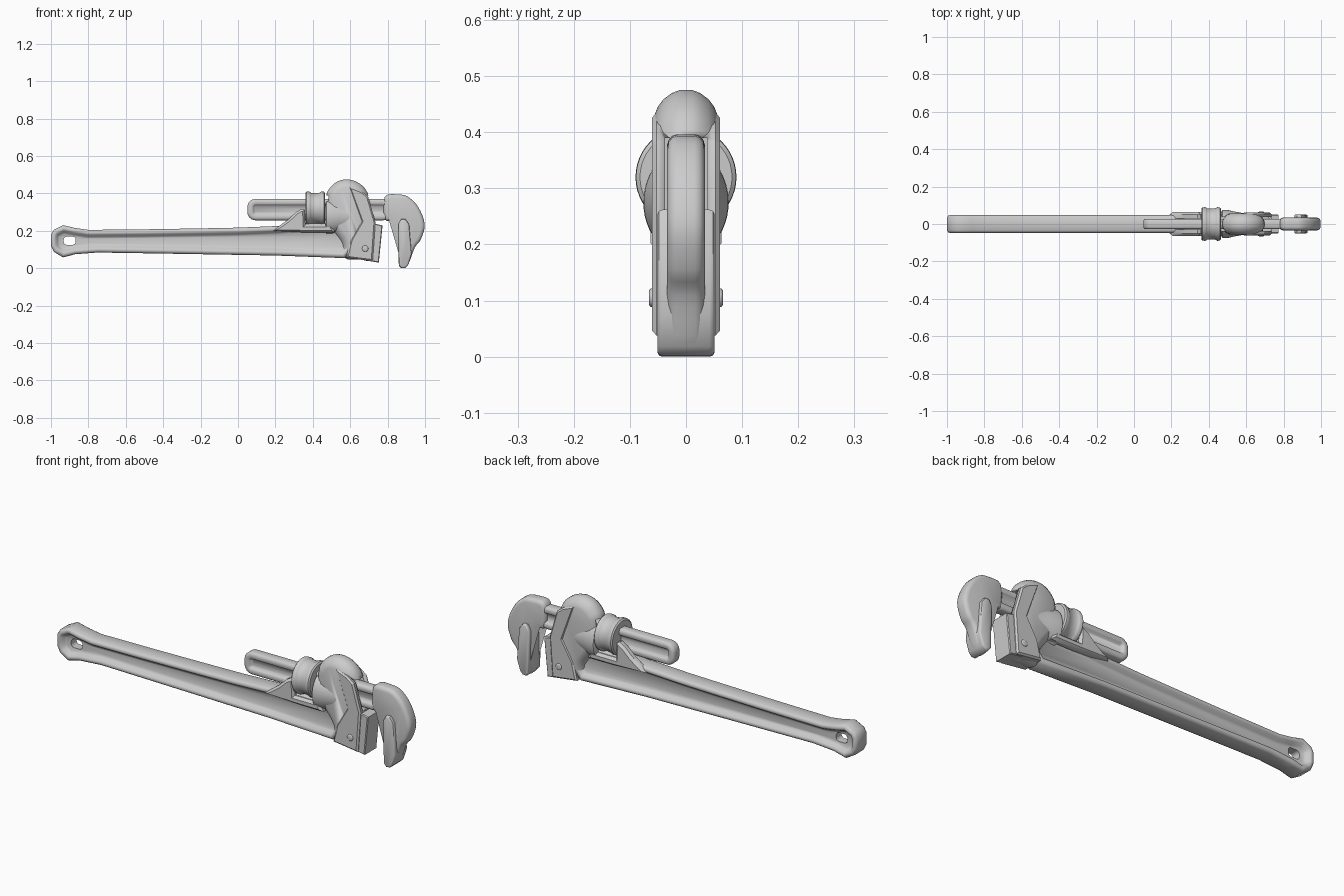
import bpy, bmesh, math
from mathutils import Vector, Matrix

if "Cube" in bpy.data.objects:
    bpy.data.objects.remove(bpy.data.objects["Cube"])


def finish(name, bm, angle=40):
    bmesh.ops.recalc_face_normals(bm, faces=bm.faces[:])
    me = bpy.data.meshes.new(name)
    bm.to_mesh(me)
    bm.free()
    ob = bpy.data.objects.new(name, me)
    bpy.context.collection.objects.link(ob)
    bpy.ops.object.select_all(action='DESELECT')
    ob.select_set(True)
    bpy.context.view_layer.objects.active = ob
    bpy.ops.object.shade_smooth_by_angle(angle=math.radians(angle))
    return ob


def curve(pts, n=4):
    """Closed Catmull-Rom curve through the points."""
    out, m = [], len(pts)
    for i in range(m):
        a, b, c, d = (Vector(pts[(i + k) % m]) for k in (-1, 0, 1, 2))
        for s in range(n):
            t = s / n
            out.append(0.5 * (2 * b + (c - a) * t + (2 * a - 5 * b + 4 * c - d) * t * t
                              + (3 * b - a - 3 * c + d) * t ** 3))
    return out


def inset(pts, d):
    """Move a counter-clockwise outline inward by d."""
    out, m = [], len(pts)
    for i in range(m):
        e1 = (pts[i] - pts[i - 1]).normalized()
        e2 = (pts[(i + 1) % m] - pts[i]).normalized()
        n1, n2 = Vector((-e1.y, e1.x)), Vector((-e2.y, e2.x))
        out.append(pts[i] + (n1 + n2) * d / max(1 + n1.dot(n2), 0.5))
    return out


def slab(name, pts, layers, sides=0, angle=40):
    """Loft an x/z outline along y through (y, inset) layers; sides=0 is symmetric."""
    pts = [Vector(p) for p in pts]
    if sum(p.x * q.y - q.x * p.y for p, q in zip(pts, pts[1:] + pts[:1])) < 0:
        pts.reverse()
    if sides:
        layers = [(y * sides, d) for y, d in layers]
    else:
        layers = [(-y, d) for y, d in reversed(layers)] + list(layers)
    bm = bmesh.new()
    rings = [[bm.verts.new((p.x, y, p.y)) for p in inset(pts, d)] for y, d in layers]
    for a, b in zip(rings, rings[1:]):
        for i in range(len(a)):
            j = (i + 1) % len(a)
            bm.faces.new((a[i], a[j], b[j], b[i]))
    bm.faces.new(rings[0])
    bm.faces.new(rings[-1])
    return finish(name, bm, angle)


def lathe_x(name, profile, z, sz=1.0, seg=48):
    """Revolve (x, radius) pairs about an x axis at height z."""
    bm = bmesh.new()
    rings = [[bm.verts.new((x, r * math.cos(2 * math.pi * k / seg),
                            z + sz * r * math.sin(2 * math.pi * k / seg)))
              for k in range(seg)] for x, r in profile]
    for a, b in zip(rings, rings[1:]):
        for i in range(seg):
            j = (i + 1) % seg
            bm.faces.new((a[i], a[j], b[j], b[i]))
    bm.faces.new(rings[0])
    bm.faces.new(rings[-1])
    return finish(name, bm)


def rounded(x0, x1, z0, z1, r, n=6):
    """Rounded rectangle outline."""
    out = []
    for k, (cx, cz) in enumerate(((x1 - r, z1 - r), (x0 + r, z1 - r), (x0 + r, z0 + r), (x1 - r, z0 + r))):
        for s in range(n + 1):
            a = math.pi / 2 * (k + s / n)
            out.append((cx + r * math.cos(a), cz + r * math.sin(a)))
    return out


def cut(targets, cutter):
    cutter.hide_render = True
    for ob in targets:
        bpy.context.view_layer.objects.active = ob
        mod = ob.modifiers.new("cut", 'BOOLEAN')
        mod.operation, mod.object, mod.solver = 'DIFFERENCE', cutter, 'EXACT'
        # keep the cut above any shading modifier
        ob.modifiers.move(len(ob.modifiers) - 1, 0)
        bpy.ops.object.modifier_apply(modifier=mod.name)
    bpy.data.objects.remove(cutter)


# Handle: channelled bar with an eye at the end
handle = slab("handle", [
    (-1, .12), (-1, .18), (-.985, .205), (-.935, .23), (-.87, .215), (-.8, .205), (-.5, .208),
    (-.2, .213), (0, .217), (.22, .226), (.36, .238), (.55, .24), (.61, .2), (.61, .1), (.57, .054),
    (.2, .068), (-.2, .075), (-.5, .08), (-.75, .084), (-.87, .075), (-.935, .058), (-.985, .088)],
    [(.034, 0), (.044, .006), (.048, .016), (.044, .026), (.028, .036), (.022, .045)], angle=60)
cut([handle], slab("eye_cutter", rounded(-.932, -.868, .125, .17, .018), [(.1, 0)]))

# Spring lugs beside the nut
for s, side in ((-1, "front"), (1, "back")):
    slab(side + "_lug", [(.19, .2), (.22, .226), (.27, .262), (.31, .30), (.34, .318), (.357, .312),
                         (.36, .232), (.5, .232), (.52, .19), (.38, .19)],
         [(.03, 0), (.05, 0), (.063, .012)], sides=s)

# Head housing, raised face plates and flared collar
head = slab("head", curve([(.47, .26), (.47, .385), (.495, .435), (.535, .466), (.585, .476), (.64, .46),
                           (.685, .42), (.71, .35), (.732, .25), (.722, .15), (.715, .045), (.65, .046),
                           (.57, .054), (.555, .13), (.51, .195)]),
            [(.012, .001), (.025, .006), (.04, .017), (.05, .03), (.056, .045)], angle=60)
plates = slab("face_plates", [(.595, .435), (.66, .412), (.695, .385), (.735, .247), (.72, .038),
                              (.58, .056), (.602, .15), (.66, .25)],
              [(.053, 0), (.061, .008)], angle=25)
collar = lathe_x("head_collar", [(.468, .068), (.474, .076), (.5, .075), (.54, .066), (.59, .057), (.64, .05)],
                 .275, 1.25)
cut([head, plates, collar], slab("slot_cutter", rounded(.4, .85, .246, .39, .02), [(.037, 0)]))

# Heel jaw and its pin
slab("heel_jaw", [(.69, .21), (.725, .24), (.773, .229), (.753, .03), (.68, .042)],
     [(.046, 0), (.05, .004)], angle=25)
bm = bmesh.new()
bmesh.ops.create_cone(bm, cap_ends=True, segments=20, radius1=.017, radius2=.017, depth=.132,
                      matrix=Matrix.Translation((.68, 0, .105)) @ Matrix.Rotation(math.pi / 2, 4, 'X'))
rims = [e for e in bm.edges if abs(e.verts[0].co.y - e.verts[1].co.y) < 1e-4]
bmesh.ops.bevel(bm, geom=rims, offset=.006, segments=3, affect='EDGES', profile=.5)
finish("jaw_pin", bm)

# Sliding shank with a channel on each side
slab("shank", rounded(.05, .82, .256, .371, .045),
     [(.017, 0), (.024, .004), (.028, .012), (.028, .027), (.024, .032), (.013, .04)], angle=60)

# Hook jaw arm and wide gripping bar
slab("hook_jaw", curve([(.785, .262), (.785, .382), (.86, .394), (.912, .38), (.965, .325), (.998, .235),
                        (.978, .155), (.945, .11), (.91, .02), (.88, .002), (.86, .02), (.858, .13),
                        (.857, .225), (.836, .256)]),
     [(.016, 0), (.025, .003), (.031, .01), (.034, .02)], angle=60)
slab("hook_grip", [(.857, .235), (.872, .262), (.895, .262), (.915, .235), (.928, .075), (.91, .018),
                   (.895, .002), (.875, 0), (.86, .018)],
     [(.042, 0), (.048, .002), (.051, .008)], angle=45)

# Adjusting nut
lathe_x("adjusting_nut", [(.36, .07), (.36, .082), (.366, .089), (.382, .09), (.388, .086), (.392, .083),
                          (.435, .083), (.439, .086), (.445, .09), (.459, .089), (.465, .082), (.465, .07)], .32)
